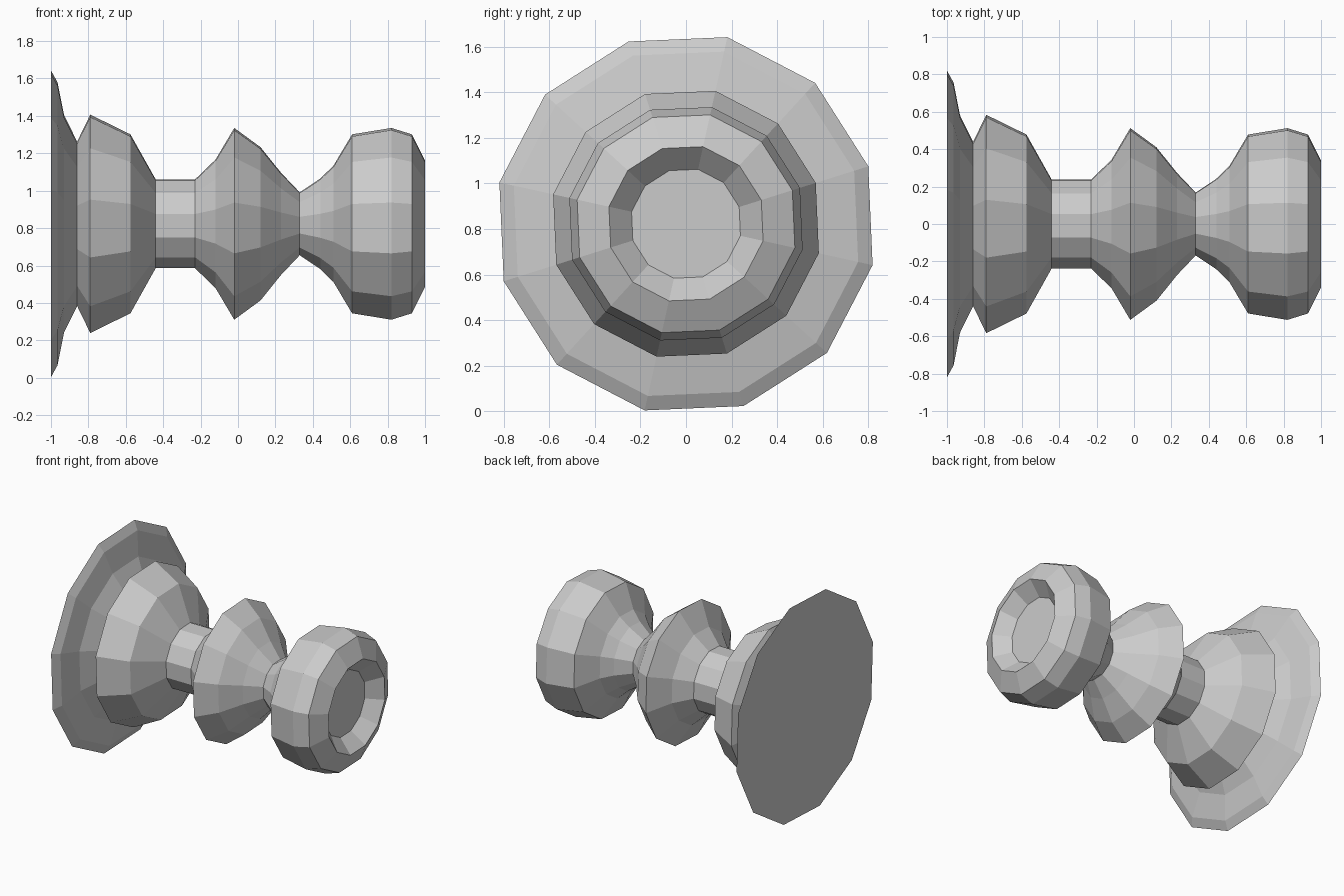
import bpy, bmesh, math

cube = bpy.data.objects.get("Cube")
if cube:
    bpy.data.objects.remove(cube, do_unlink=True)

SIDES = 12
START = math.radians(17.5)   # turn of the twelve-sided section
AXIS_Z = 0.823               # height of the turning axis

grey = bpy.data.materials.new("light grey")
grey.use_nodes = True
colour = (0.6, 0.6, 0.6, 1)
grey.diffuse_color = colour
grey.node_tree.nodes["Principled BSDF"].inputs["Base Color"].default_value = colour

# Turned profile: (x, radius) from the wide base to the recessed end
profile = [
    (-1.0, 0.84), (-0.965, 0.775), (-0.93, 0.595), (-0.86, 0.45),   # flange
    (-0.79, 0.598), (-0.575, 0.49), (-0.44, 0.243), (-0.23, 0.243), # collar, neck
    (-0.12, 0.352), (-0.02, 0.525), (0.12, 0.42), (0.23, 0.28),     # middle bead
    (0.33, 0.172), (0.44, 0.248), (0.51, 0.318), (0.61, 0.49),      # waist
    (0.82, 0.525), (0.93, 0.49), (1.0, 0.347), (0.9, 0.245),        # head, recess
]


def lathe(name, points):
    """Turn the profile about the x axis and cap both ends."""
    bm = bmesh.new()
    rings = []
    for x, r in points:
        angles = [START + math.tau * i / SIDES for i in range(SIDES)]
        rings.append([bm.verts.new((x, r * math.cos(a), r * math.sin(a)))
                      for a in angles])
    for a, b in zip(rings, rings[1:]):
        for i in range(SIDES):
            j = (i + 1) % SIDES
            bm.faces.new((a[i], a[j], b[j], b[i]))
    bm.faces.new(rings[0])
    bm.faces.new(rings[-1])
    bmesh.ops.recalc_face_normals(bm, faces=bm.faces)
    mesh = bpy.data.meshes.new(name)
    bm.to_mesh(mesh)
    bm.free()
    mesh.materials.append(grey)
    obj = bpy.data.objects.new(name, mesh)
    bpy.context.collection.objects.link(obj)
    return obj


knob = lathe("turned_knob", profile)
knob.location.z = AXIS_Z
